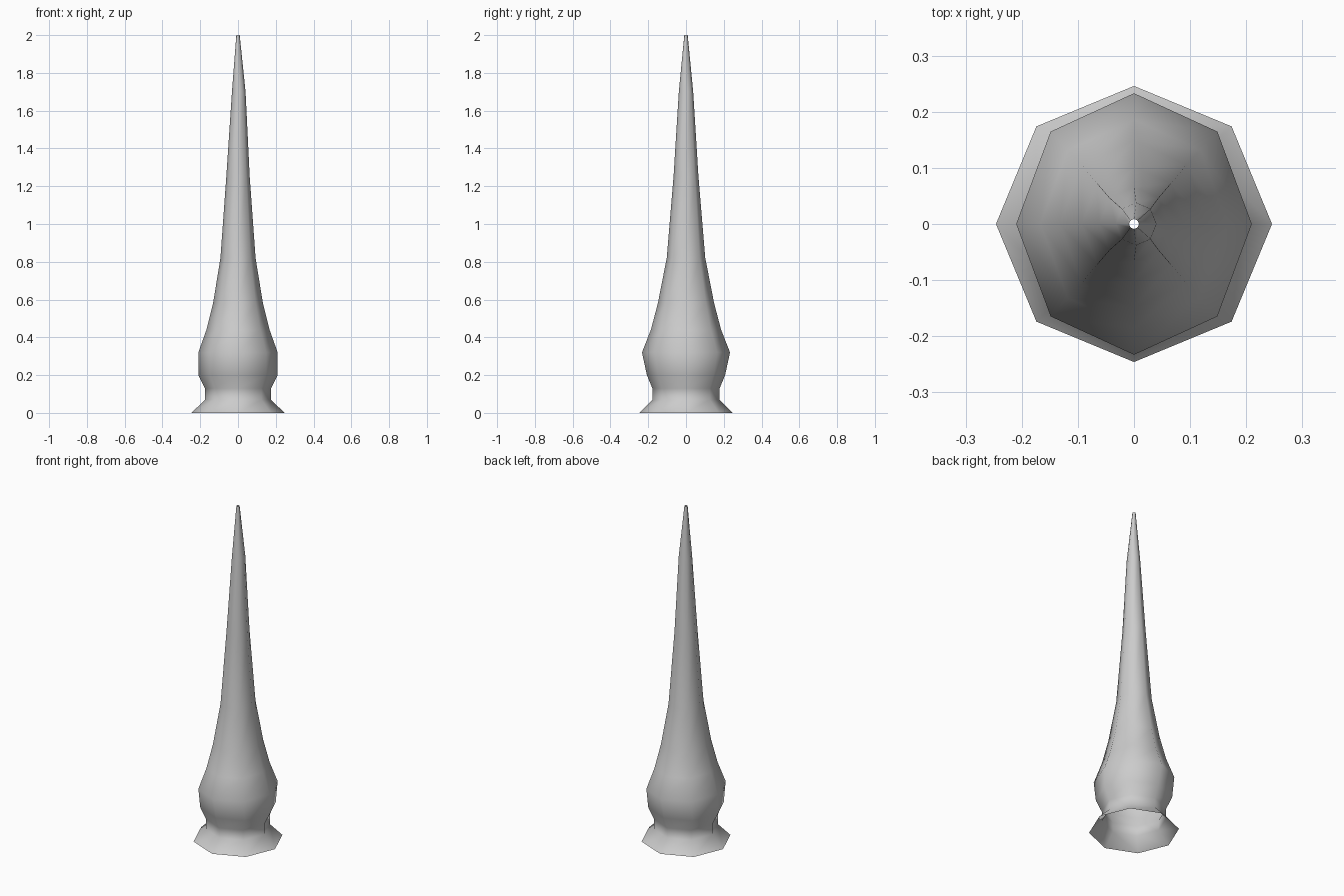
import bpy, bmesh
from math import cos, sin, pi

if "Cube" in bpy.data.objects:
    bpy.data.objects.remove(bpy.data.objects["Cube"])

# Profile rings: height, half width in x, half width in y, x offset
RINGS = [
    (0.00, 0.246, 0.246, 0),
    (0.07, 0.175, 0.178, 0),
    (0.13, 0.175, 0.178, 0),
    (0.20, 0.210, 0.207, 0),
    (0.32, 0.210, 0.233, 0),
    (0.44, 0.167, 0.186, 0),
    (0.58, 0.132, 0.149, 0),
    (0.82, 0.093, 0.102, 0),
    (1.25, 0.062, 0.066, 0),
    (1.70, 0.036, 0.038, 0.004),
    (2.00, 0.009, 0.009, 0),
]
SIDES = 8

# Hollow eight-sided spike, open at the base and tip
bm = bmesh.new()
loops = []
for z, rx, ry, ox in RINGS:
    loops.append([bm.verts.new((ox + rx * cos(2 * pi * i / SIDES),
                                ry * sin(2 * pi * i / SIDES), z))
                  for i in range(SIDES)])
for low, high in zip(loops, loops[1:]):
    for i in range(SIDES):
        j = (i + 1) % SIDES
        face = bm.faces.new((low[i], low[j], high[j], high[i]))
        face.smooth = True

mesh = bpy.data.meshes.new("tapered_spike")
bm.to_mesh(mesh)
bm.free()
spike = bpy.data.objects.new("tapered_spike", mesh)
bpy.context.collection.objects.link(spike)
